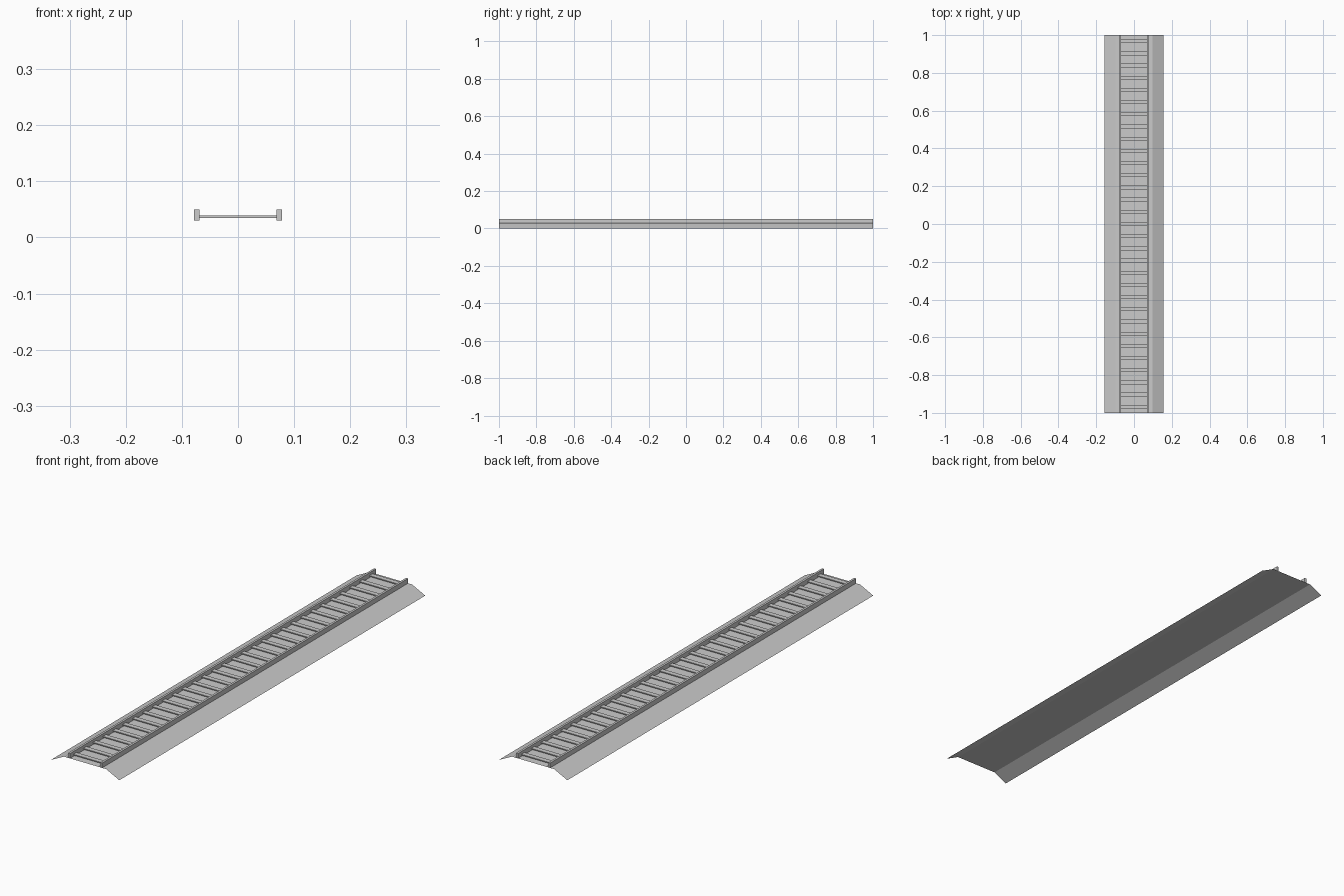
import bpy
import bmesh

cube = bpy.data.objects.get("Cube")
if cube:
    bpy.data.objects.remove(cube, do_unlink=True)

LENGTH = 2.0
SLEEPERS = 31
BED_TOP = 0.03

grey = bpy.data.materials.new("light grey")
grey.use_nodes = True
colour = (0.6, 0.6, 0.6, 1.0)
grey.diffuse_color = colour
grey.node_tree.nodes["Principled BSDF"].inputs["Base Color"].default_value = colour


def finish(name, bm):
    mesh = bpy.data.meshes.new(name)
    bm.to_mesh(mesh)
    bm.free()
    mesh.materials.append(grey)
    obj = bpy.data.objects.new(name, mesh)
    bpy.context.collection.objects.link(obj)
    return obj


def box(name, size, centre):
    bm = bmesh.new()
    bmesh.ops.create_cube(bm, size=1)
    bmesh.ops.scale(bm, vec=size, verts=bm.verts)
    bmesh.ops.translate(bm, vec=centre, verts=bm.verts)
    return finish(name, bm)


# Ballast bed: an open sheet with sloping shoulders
bm = bmesh.new()
profile = [(-0.157, 0), (-0.097, BED_TOP), (0.097, BED_TOP), (0.157, 0)]
rows = [[bm.verts.new((x, y, z)) for x, z in profile]
        for y in (-LENGTH / 2, LENGTH / 2)]
for i in range(len(profile) - 1):
    bm.faces.new((rows[0][i], rows[0][i + 1], rows[1][i + 1], rows[1][i]))
finish("ballast_bed", bm)

# Rails
for side, label in ((1, "left"), (-1, "right")):
    box(label + "_rail", (0.009, LENGTH, 0.02), (side * 0.0735, 0, BED_TOP + 0.01))

# Sleepers, evenly spaced between the rails
pitch = LENGTH / SLEEPERS
for i in range(SLEEPERS):
    y = -LENGTH / 2 + (i + 0.5) * pitch
    box(f"sleeper_{i + 1}", (0.14, 0.02, 0.004), (0, y, 0.0368))
